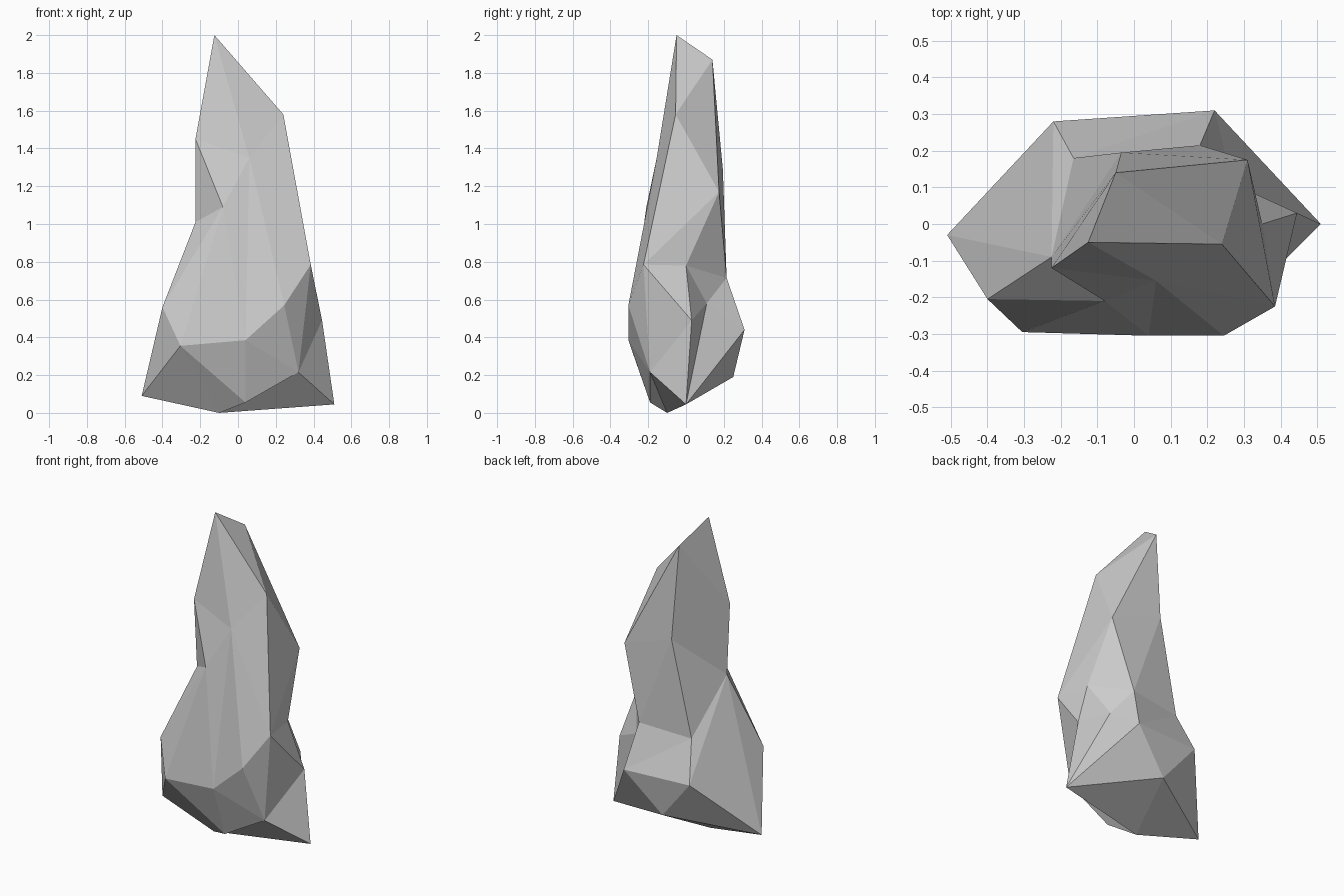
import bpy
import bmesh

if "Cube" in bpy.data.objects:
    bpy.data.objects.remove(bpy.data.objects["Cube"])

# Corner points of the rock, grouped by height
corners = {
    # foot
    'T': (-.10, -.10, 0), 'U': (-.51, -.03, .09), 'S': (.04, -.19, .055),
    'R': (.32, -.19, .215), 'N': (.51, 0, .045), 'W': (-.01, .25, .19),
    # bulge
    'H': (-.40, -.205, .56), 'I': (-.305, -.295, .355), 'J': (.04, -.305, .385),
    'K': (.245, -.305, .57), 'O': (.445, .03, .49), 'Q': (.27, .11, .58),
    'b': (.22, .31, .44), 'V': (-.22, .28, .445),
    # waist
    'G': (-.225, -.09, 1.01), 'F': (-.08, -.21, 1.09), 'L': (.385, -.225, .785),
    'P': (.35, 0, .78), 'Y': (.18, .215, .715), 'X': (-.165, .18, .69),
    # shoulder
    'E': (-.225, -.12, 1.45), 'M': (.06, -.155, 1.35), 'C': (.24, -.055, 1.58),
    'D': (.31, .175, 1.17), 'Z': (-.035, .195, 1.29),
    # peak
    'A': (-.125, -.05, 2.0), 'B': (-.05, .14, 1.87),
}

bm = bmesh.new()
vert = {name: bm.verts.new(co) for name, co in corners.items()}


def bridge(lower, upper):
    """Join two closed loops; a repeated letter makes a fan at that corner."""
    n = len(lower)
    for i in range(n):
        j = (i + 1) % n
        ring = (lower[i], lower[j], upper[j], upper[i])
        face = list(dict.fromkeys(ring))
        if len(face) > 2:
            bm.faces.new([vert[c] for c in face])


# Underside, then bands climbing from foot to peak
bridge("TTTTTT", "UTSRNW")
bridge("UUTSSRRRRNNNWWUU", "HIIIJJKLOOQbbVVG")
bridge("HHIJJKLLLOQQbbVGG", "GFFFMMMLPPPYYXXXG")
bridge("GFMMMLLPYYXGG", "EEEMCCDDDZZZB")
bridge("EMCCDZBE", "AAABBBBB")

bmesh.ops.recalc_face_normals(bm, faces=bm.faces[:])
mesh = bpy.data.meshes.new("rock")
bm.to_mesh(mesh)
bm.free()
rock = bpy.data.objects.new("rock", mesh)
bpy.context.collection.objects.link(rock)
